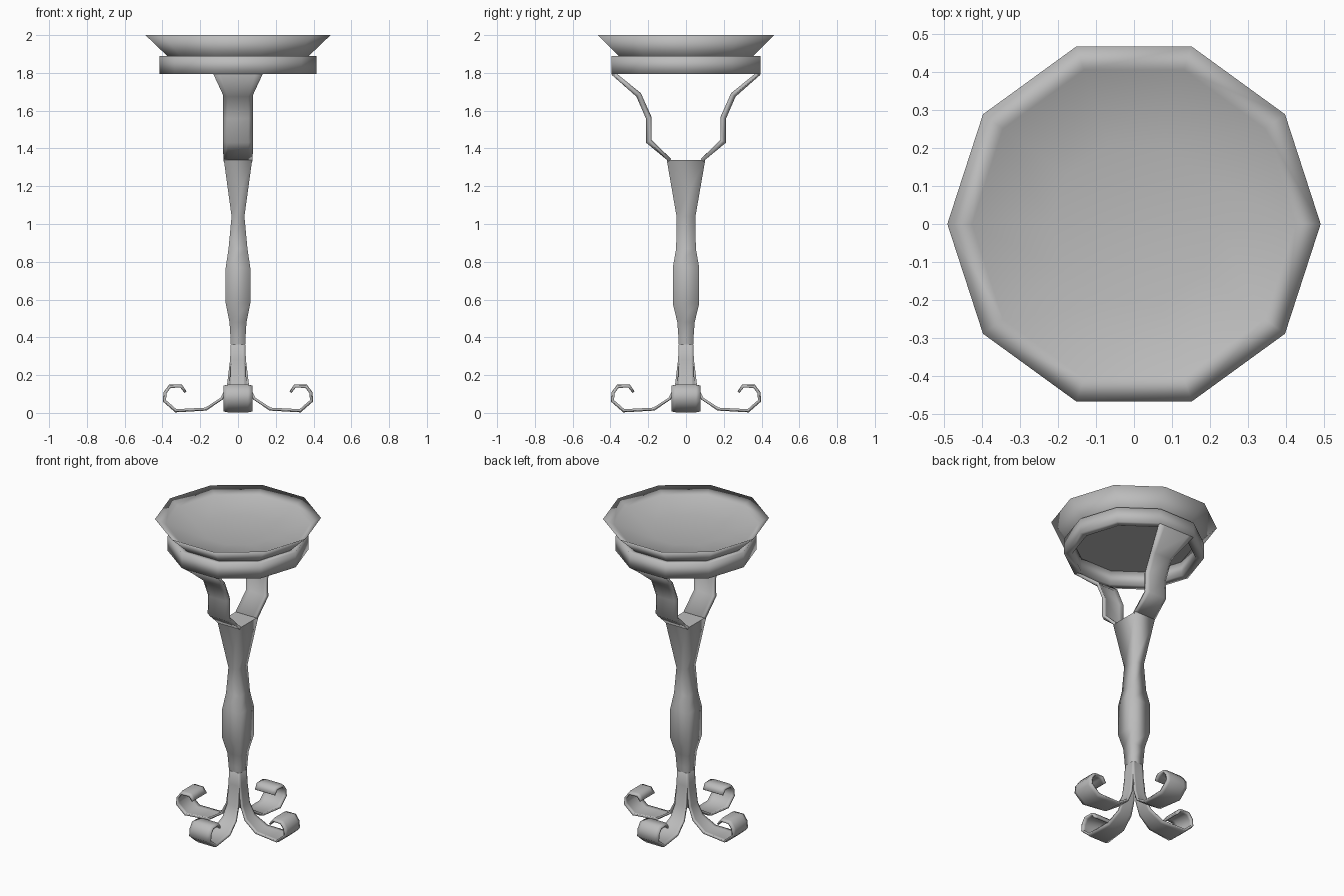
import bpy
import bmesh
from math import cos, sin, pi, radians
from mathutils import Vector, Matrix

cube = bpy.data.objects.get("Cube")
if cube:
    bpy.data.objects.remove(cube, do_unlink=True)

metal = bpy.data.materials.new("grey_metal")
metal.use_nodes = True
GREY = (0.5, 0.5, 0.5, 1)
metal.diffuse_color = GREY
metal.node_tree.nodes["Principled BSDF"].inputs["Base Color"].default_value = GREY


def finish(name, bm, angle):
    """Turn a bmesh into a shaded object with the metal material."""
    bmesh.ops.recalc_face_normals(bm, faces=bm.faces)
    mesh = bpy.data.meshes.new(name)
    bm.to_mesh(mesh)
    bm.free()
    mesh.materials.append(metal)
    obj = bpy.data.objects.new(name, mesh)
    bpy.context.collection.objects.link(obj)
    bpy.ops.object.select_all(action='DESELECT')
    obj.select_set(True)
    bpy.context.view_layer.objects.active = obj
    bpy.ops.object.shade_smooth_by_angle(angle=radians(angle))
    return obj


def bridge(bm, rings, closed=True):
    """Join successive rows of vertices with quads."""
    for a, b in zip(rings, rings[1:]):
        n = len(a)
        for i in range(n if closed else n - 1):
            j = (i + 1) % n
            bm.faces.new((a[i], a[j], b[j], b[i]))


def decagon(bm, r, z):
    return [bm.verts.new((r * cos(i * pi / 5), r * sin(i * pi / 5), z))
            for i in range(10)]


def strip(name, path, turn, thickness):
    """Sweep a bowed strip along (radius, height, half width, bow) points."""
    bm = bmesh.new()
    pts = [Vector(p[:2]) for p in path]
    rows = []
    for i, (r, z, half, bow) in enumerate(path):
        before = pts[i] - pts[max(i - 1, 0)]
        after = pts[min(i + 1, len(pts) - 1)] - pts[i]
        t = (before.normalized() + after.normalized()).normalized()
        row = []
        for s in (-1, -0.7, 0.7, 1):
            k = bow if abs(s) == 1 else 0
            row.append(bm.verts.new((r - t.y * k, s * half, z + t.x * k)))
        rows.append(row)
    bridge(bm, rows, closed=False)
    bmesh.ops.rotate(bm, verts=bm.verts, matrix=Matrix.Rotation(turn, 3, 'Z'))
    obj = finish(name, bm, 60)
    solid = obj.modifiers.new("thickness", 'SOLIDIFY')
    solid.thickness = thickness
    solid.offset = 0
    solid.use_even_offset = True
    return obj


# Shallow dish: outer wall, rim and gently hollowed inside
bm = bmesh.new()
rings = [decagon(bm, r, z) for r, z in
         ((0.37, 1.885), (0.49, 2.0), (0.425, 1.965), (0.22, 1.925))]
bridge(bm, rings)
bmesh.ops.poke(bm, faces=[bm.faces.new(rings[-1])])
bm.faces.new(decagon(bm, 0.37, 1.885))
finish("dish", bm, 180)

# Open ring that carries the dish
bm = bmesh.new()
rings = [decagon(bm, r, z) for r, z in
         ((0.415, 1.793), (0.415, 1.89), (0.365, 1.89), (0.365, 1.793))]
bridge(bm, rings + rings[:1])
finish("support_ring", bm, 180)

# Square column: height, half width in x, half width in y
bm = bmesh.new()
levels = ((0.27, 0.034, 0.034), (0.4, 0.04, 0.04), (0.48, 0.045, 0.046),
          (0.58, 0.065, 0.07), (0.77, 0.065, 0.07), (0.87, 0.05, 0.052),
          (1.04, 0.034, 0.05), (1.34, 0.075, 0.102))
corners = ((1, 1), (-1, 1), (-1, -1), (1, -1))
rings = [[bm.verts.new((sx * x, sy * y, z)) for sx, sy in corners]
         for z, x, y in levels]
bridge(bm, rings)
# Flat top with its own edge, so the sides stay softly shaded
bm.faces.new([bm.verts.new(v.co) for v in rings[-1]])
finish("column", bm, 100)

# Two arms reaching from the column to the ring
arm = ((0.085, 1.338, 0.075, 0.0), (0.203, 1.435, 0.075, 0.014),
       (0.203, 1.56, 0.075, 0.014), (0.255, 1.68, 0.075, 0.012),
       (0.388, 1.797, 0.128, 0.004))
for name, turn in (("back_arm", pi / 2), ("front_arm", -pi / 2)):
    strip(name, arm, turn, 0.018)

# Four legs with curled feet
leg = ((0.028, 0.46, 0.036, 0), (0.036, 0.28, 0.038, 0), (0.052, 0.15, 0.04, 0),
       (0.085, 0.075, 0.048, 0.002), (0.17, 0.018, 0.062, 0.004),
       (0.33, 0.009, 0.075, 0.005), (0.392, 0.063, 0.075, 0.005),
       (0.388, 0.108, 0.075, 0.005), (0.362, 0.143, 0.075, 0.005),
       (0.30, 0.143, 0.072, 0.004), (0.277, 0.11, 0.07, 0.002))
for i, name in enumerate(("left_leg", "back_leg", "right_leg", "front_leg")):
    strip(name, leg, i * pi / 2, 0.012)
